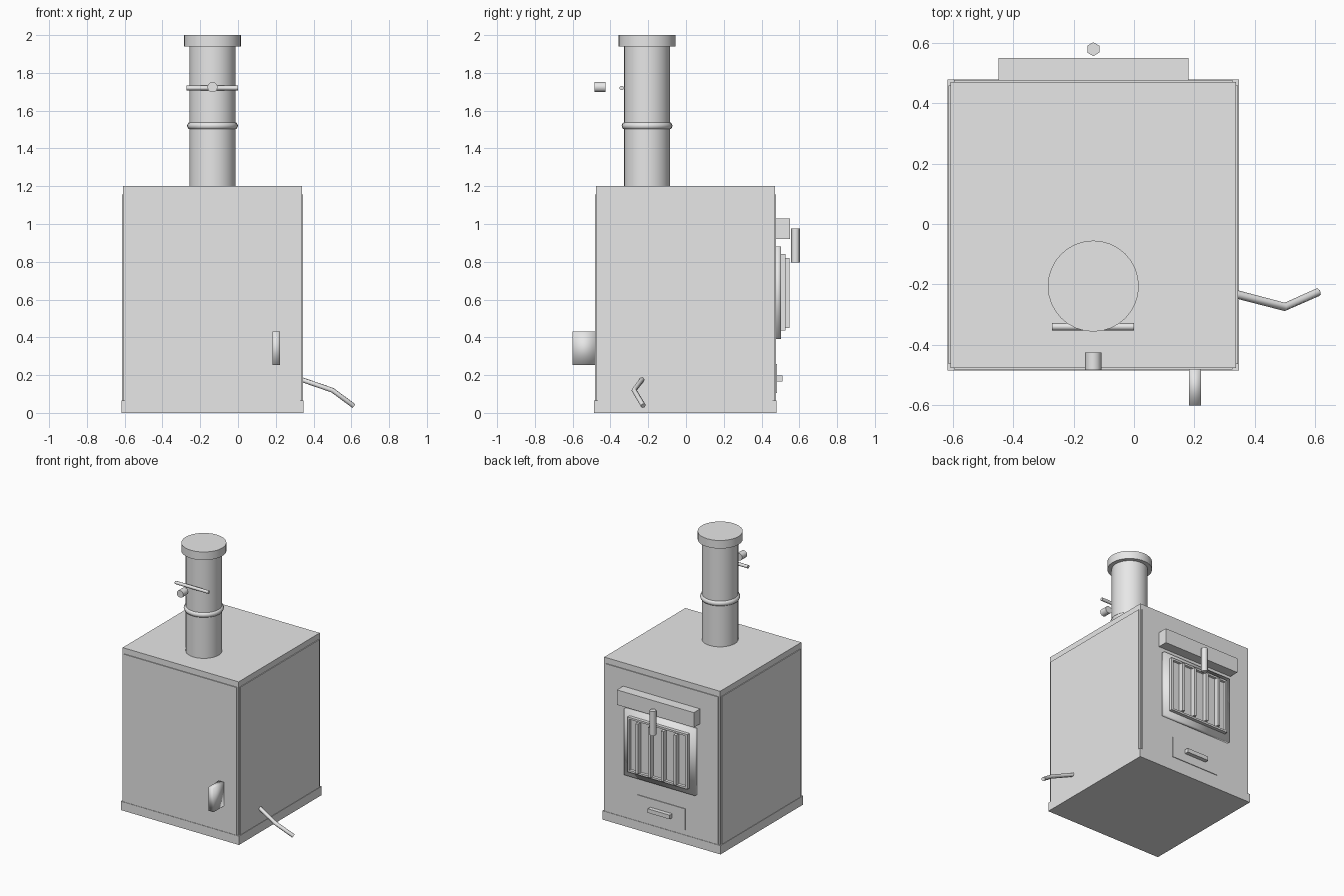
import bpy, bmesh, math
from mathutils import Vector

cube = bpy.data.objects.get("Cube")
if cube:
    bpy.data.objects.remove(cube, do_unlink=True)

CX, CY = -0.135, -0.003      # centre of the stove body
FLUE_Y = -0.206              # centre of the flue pipe

metal = bpy.data.materials.new("grey_metal")
metal.use_nodes = True
GREY = (0.8, 0.8, 0.8, 1)
metal.diffuse_color = GREY
metal.node_tree.nodes["Principled BSDF"].inputs["Base Color"].default_value = GREY


def finish(obj, name, smooth=None):
    obj.name = obj.data.name = name
    obj.data.materials.clear()
    obj.data.materials.append(metal)
    if smooth == "full":
        bpy.ops.object.shade_smooth()
    elif smooth:
        bpy.ops.object.shade_smooth_by_angle(angle=math.radians(smooth))
    return obj


def box(name, x, y, z, smooth=None):
    """Box from (min, max) pairs."""
    lo, hi = Vector((x[0], y[0], z[0])), Vector((x[1], y[1], z[1]))
    bpy.ops.mesh.primitive_cube_add(size=1)
    obj = bpy.context.object
    for v in obj.data.vertices:
        v.co = v.co * (hi - lo) + (lo + hi) / 2
    return finish(obj, name, smooth)


def rod(name, start, end, radius, sides=32, spin=0.0, smooth=40):
    """Cylinder between two points."""
    a, b = Vector(start), Vector(end)
    bpy.ops.mesh.primitive_cylinder_add(vertices=sides, radius=radius, depth=(b - a).length)
    obj = bpy.context.object
    for v in obj.data.vertices:
        v.co.rotate(Vector((0, 0, 1)).rotation_difference(b - a)) if not spin else None
    obj.location = (a + b) / 2
    obj.rotation_euler.z = spin
    return finish(obj, name, smooth)


def around(half, centre=CX):
    return (centre - half, centre + half)


# Body, base plinth and thin cladding panels
box("body", around(0.474), around(0.474, CY), (0.0, 1.2))
box("base_plinth", around(0.483), around(0.483, CY), (0.0, 0.065))
panel_z = (0.065, 1.157)
for side, label in ((-1, "front"), (1, "back")):
    edge = CY + side * 0.475
    box(label + "_panel", around(0.462), around(0.005, edge), panel_z)
for side, label in ((-1, "right"), (1, "left")):
    edge = CX + side * 0.475
    box(label + "_panel", around(0.005, edge), around(0.462, CY), panel_z)

# Flue pipe, collar and cap
rod("flue_pipe", (CX, FLUE_Y, 1.19), (CX, FLUE_Y, 1.95), 0.122)
rod("flue_cap", (CX, FLUE_Y, 1.94), (CX, FLUE_Y, 2.0), 0.151)
bpy.ops.mesh.primitive_torus_add(location=(CX, FLUE_Y, 1.52), major_radius=0.114,
                                 minor_radius=0.021, major_segments=32, minor_segments=8)
finish(bpy.context.object, "flue_collar", "full")

# Damper rod and its knob
rod("damper_rod", (CX - 0.137, -0.341, 1.72), (CX + 0.135, -0.341, 1.72), 0.012, 8, smooth=60)
rod("damper_knob", (CX, -0.484, 1.725), (CX, -0.426, 1.725), 0.027, 12)

# Heat shield shelf and door handle
box("heat_shield", (-0.45, 0.18), (0.47, 0.55), (0.92, 1.03))
rod("door_handle", (CX, 0.58, 0.795), (CX, 0.58, 0.975), 0.023, 6, smooth=70)

# Door: outer plate with an inner raised frame around a sunken window
box("door_plate", around(0.29), (0.47, 0.502), (0.39, 0.88), "full")
window = box("door_window_frame", around(0.245), (0.49, 0.527), (0.435, 0.84))
bm = bmesh.new()
bm.from_mesh(window.data)
bm.normal_update()
face = max(bm.faces, key=lambda f: f.normal.y)
bmesh.ops.inset_region(bm, faces=[face], thickness=0.02, depth=0)
bmesh.ops.inset_region(bm, faces=[face], thickness=0.004, depth=-0.015)
bm.to_mesh(window.data)
bm.free()
for i in range(4):
    x = CX + (i - 1.5) * 0.104
    box(f"grate_bar_{i + 1}", around(0.01, x), (0.505, 0.547), (0.45, 0.82))

# Ash drawer
box("ash_drawer", around(0.195), (0.47, 0.482), (0.105, 0.26))
box("ash_drawer_handle", around(0.09), (0.475, 0.512), (0.167, 0.197))

# Front lever
box("front_lever", (0.182, 0.222), (-0.602, -0.475), (0.253, 0.43), "full")

# Bent poker on the side
curve = bpy.data.curves.new("side_poker", "CURVE")
curve.dimensions = "3D"
curve.bevel_depth = 0.014
curve.bevel_resolution = 1
curve.use_fill_caps = True
path = [(0.32, -0.228, 0.182), (0.5, -0.275, 0.12), (0.611, -0.226, 0.038)]
spline = curve.splines.new("POLY")
spline.points.add(len(path) - 1)
for point, co in zip(spline.points, path):
    point.co = (*co, 1)
poker = bpy.data.objects.new("side_poker", curve)
bpy.context.collection.objects.link(poker)
curve.materials.append(metal)
